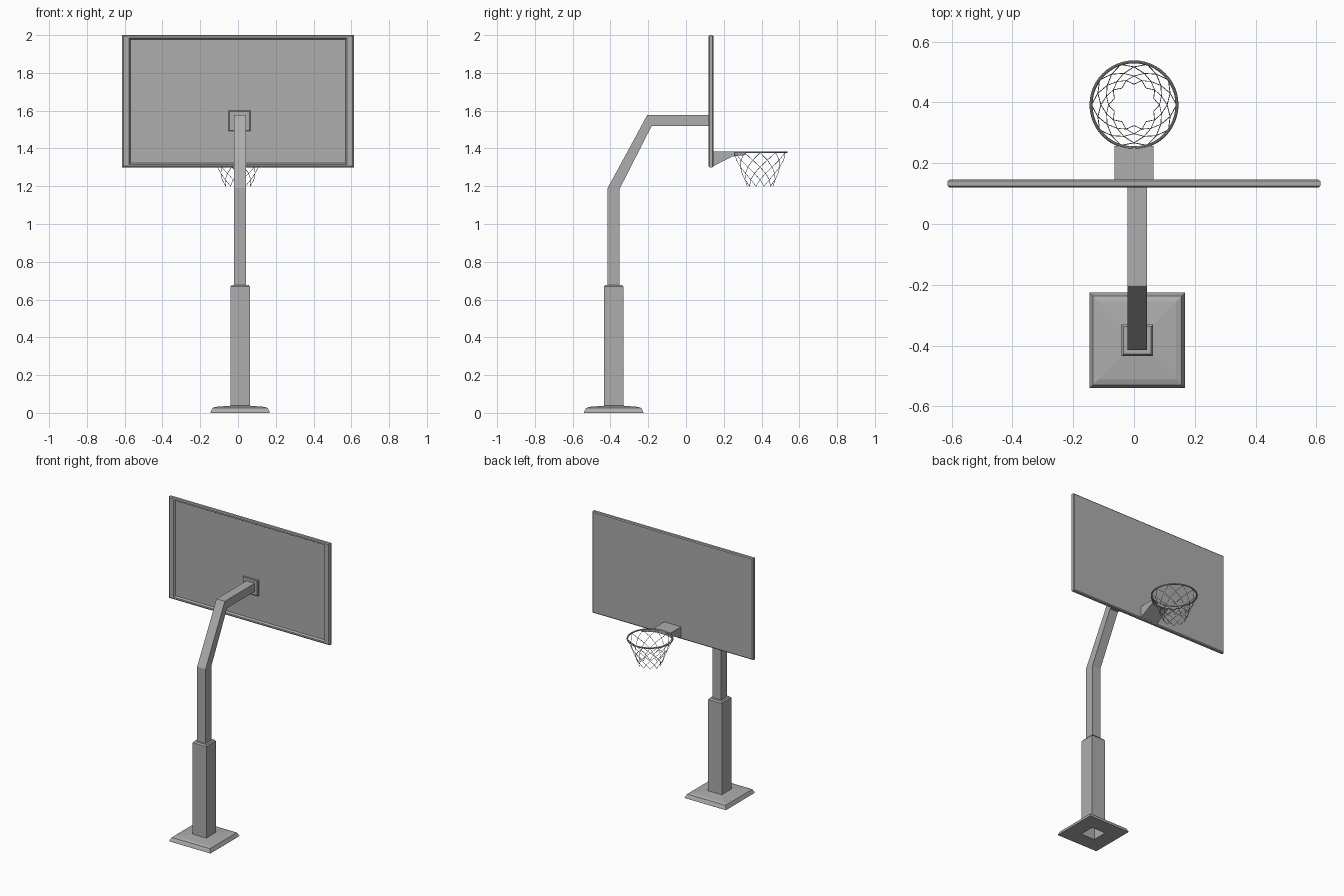
import bpy, bmesh, math
from mathutils import Vector

cube = bpy.data.objects.get("Cube")
if cube:
    bpy.data.objects.remove(cube, do_unlink=True)

grey = bpy.data.materials.new("painted_grey")
grey.use_nodes = True
GREY = (0.42, 0.42, 0.42, 1)
grey.diffuse_color = GREY
grey.node_tree.nodes["Principled BSDF"].inputs["Base Color"].default_value = GREY


def finish(bm, name):
    bmesh.ops.recalc_face_normals(bm, faces=bm.faces)
    mesh = bpy.data.meshes.new(name)
    bm.to_mesh(mesh)
    bm.free()
    mesh.materials.append(grey)
    obj = bpy.data.objects.new(name, mesh)
    bpy.context.collection.objects.link(obj)
    return obj


def loft(name, loops, cap_start=True, cap_end=True, closed=False):
    """Skin a list of equal-length point loops."""
    bm = bmesh.new()
    rings = [[bm.verts.new(p) for p in loop] for loop in loops]
    pairs = list(zip(rings, rings[1:]))
    if closed:
        pairs.append((rings[-1], rings[0]))
    for a, b in pairs:
        n = len(a)
        for i in range(n):
            j = (i + 1) % n
            bm.faces.new((a[i], a[j], b[j], b[i]))
    if cap_start and not closed:
        bm.faces.new(rings[0])
    if cap_end and not closed:
        bm.faces.new(rings[-1])
    return finish(bm, name)


CORNERS = ((-1, -1), (1, -1), (1, 1), (-1, 1))


def rect_z(cx, cy, half, z):
    return [(cx + sx * half, cy + sy * half, z) for sx, sy in CORNERS]


def rect_y(cx, cz, hx, hz, y):
    return [(cx + sx * hx, y, cz + sz * hz) for sx, sz in CORNERS]


PX, PY = 0.011, -0.383      # post centre
HOOP = Vector((0, 0.392, 1.38))

# Base plate with sloped top, open under the post
base = ((0.052, 0), (0.157, 0), (0.157, 0.004), (0.146, 0.026), (0.128, 0.032), (0.052, 0.038))
loft("base_plate", [rect_z(PX, PY, h, z) for h, z in base], closed=True)

# Thick lower sleeve with chamfered rim
sleeve = ((0.052, 0.0), (0.052, 0.668), (0.045, 0.677), (0.03, 0.677))
loft("lower_sleeve", [rect_z(PX, PY, h, z) for h, z in sleeve], cap_start=False)

# Upper pole and bent arm: outer and inner point of each section
W = 0.032
sections = (((-0.415, 0.66), (-0.352, 0.66)), ((-0.415, 1.19), (-0.352, 1.185)),
            ((-0.205, 1.577), (-0.181, 1.52)), ((0.125, 1.577), (0.125, 1.52)))
loft("bent_pole", [[(PX - W, *o), (PX + W, *o), (PX + W, *i), (PX - W, *i)]
                   for o, i in sections])

# Backboard with raised, chamfered frame on the pole side
board = ((0.607, 0.344, 0.146), (0.613, 0.35, 0.141), (0.613, 0.35, 0.125),
         (0.607, 0.344, 0.12), (0.576, 0.334, 0.12), (0.568, 0.327, 0.132))
loft("backboard", [rect_y(0, 1.65, *b) for b in board])

# Mounting plate between arm and board
plate = ((0.058, 0.054, 0.134), (0.058, 0.054, 0.124), (0.054, 0.05, 0.121))
loft("mounting_plate", [rect_y(PX - 0.003, 1.546, *p) for p in plate])

# Wedge bracket below the hoop
wedge = ((0.144, 1.385), (0.144, 1.306), (0.246, 1.358), (0.256, 1.358), (0.256, 1.384))
loft("hoop_bracket", [[(x, *p) for p in wedge] for x in (-0.064, 0.064)])

# Curved collar hugging the hoop
collar = []
for i in range(17):
    a = math.radians(-90 - 57 + 114 * i / 16)
    low = 1.357 + 0.008 * abs(i - 8) / 8
    collar.append([(HOOP.x + r * math.cos(a), HOOP.y + r * math.sin(a), z)
                   for r, z in ((0.139, 1.378), (0.145, 1.378), (0.145, low), (0.139, low))])
loft("hoop_collar", collar)

# Hoop ring
bpy.ops.mesh.primitive_torus_add(location=HOOP, major_radius=0.1415, minor_radius=0.005,
                                 major_segments=48, minor_segments=10)
hoop = bpy.context.object
hoop.name = "hoop"
hoop.data.materials.append(grey)
bpy.ops.object.shade_smooth_by_angle()

# Net: crossing strands in both directions
COLUMNS = 10
rows = ((0.14, 1.378), (0.125, 1.338), (0.109, 1.302), (0.095, 1.268), (0.084, 1.235), (0.068, 1.2))
curve = bpy.data.curves.new("net", "CURVE")
curve.dimensions = "3D"
curve.bevel_depth = 0.0014
curve.bevel_resolution = 0
for k in range(COLUMNS):
    for turn in (-1, 1):
        strand = curve.splines.new("POLY")
        strand.points.add(len(rows) - 1)
        for j, (r, z) in enumerate(rows):
            a = (k + turn * j / 2) * math.tau / COLUMNS
            strand.points[j].co = (HOOP.x + r * math.cos(a), HOOP.y + r * math.sin(a), z, 1)
curve.materials.append(grey)
net = bpy.data.objects.new("net", curve)
bpy.context.collection.objects.link(net)
bpy.ops.object.select_all(action="DESELECT")
net.select_set(True)
bpy.context.view_layer.objects.active = net
bpy.ops.object.convert(target="MESH")
